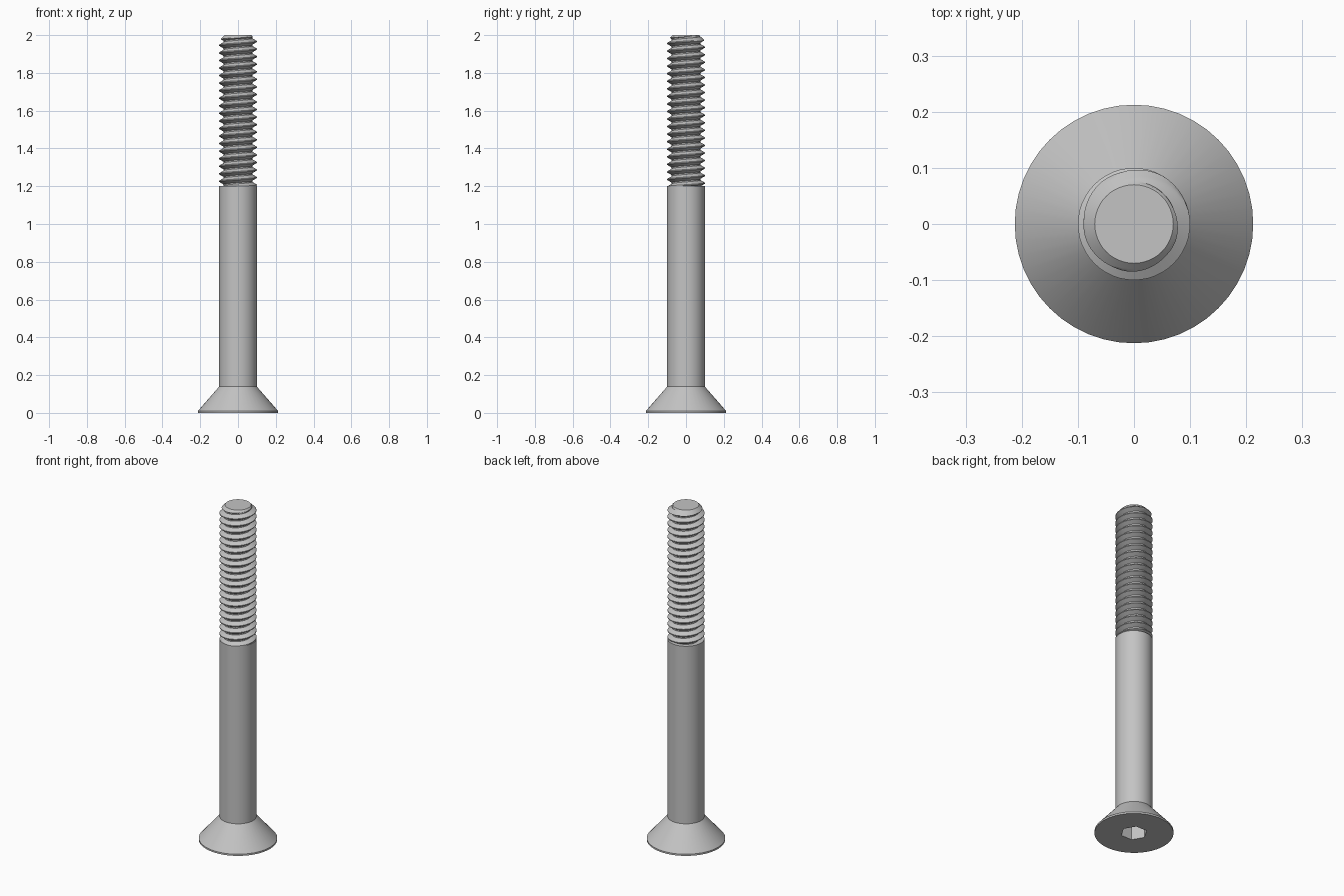
import bpy, bmesh
from math import pi, tau, cos, sin, radians

SEG = 48            # facets around the axis
PITCH = 0.04        # thread pitch
R = 0.1             # shank and thread crest radius
ROOT = 0.0755       # thread root radius
SHOULDER, TOP = 1.2, 2.0
TIP = 0.07          # flat tip radius

cube = bpy.data.objects.get("Cube")
if cube:
    bpy.data.objects.remove(cube, do_unlink=True)

steel = bpy.data.materials.new("grey_steel")
steel.use_nodes = True
steel.diffuse_color = (0.55, 0.55, 0.55, 1)
steel.node_tree.nodes["Principled BSDF"].inputs["Base Color"].default_value = steel.diffuse_color


def finish(name, bm):
    bmesh.ops.recalc_face_normals(bm, faces=bm.faces)
    mesh = bpy.data.meshes.new(name)
    bm.to_mesh(mesh)
    bm.free()
    mesh.materials.append(steel)
    ob = bpy.data.objects.new(name, mesh)
    bpy.context.collection.objects.link(ob)
    bpy.ops.object.select_all(action='DESELECT')
    ob.select_set(True)
    bpy.context.view_layer.objects.active = ob
    bpy.ops.object.shade_smooth_by_angle(angle=radians(30))
    return ob


def circle(r):
    return lambda a: r


def hexagon(apothem):
    return lambda a: apothem / cos(a % (pi / 3) - pi / 6)


def lathe(name, profile):
    """Skin rings of (radius function, height), capping both ends."""
    bm = bmesh.new()
    rings = []
    for radius, z in profile:
        ring = []
        for i in range(SEG):
            a = tau * (i + 1e-6) / SEG
            ring.append(bm.verts.new((radius(a) * cos(a), radius(a) * sin(a), z)))
        rings.append(ring)
    for lo, hi in zip(rings, rings[1:]):
        for i in range(SEG):
            j = (i + 1) % SEG
            bm.faces.new((lo[i], lo[j], hi[j], hi[i]))
    bm.faces.new(rings[0])
    bm.faces.new(rings[-1])
    return finish(name, bm)


# Countersunk head with hex socket, running up into the plain shank
socket = hexagon(0.0625)
lathe("head_and_shank", [
    (socket, 0.08), (socket, 0),
    (circle(0.2125), 0), (circle(0.2125), 0.01),
    (circle(R), 0.139), (circle(R), SHOULDER),
])


# Thread: one pitch of the V profile swept along a helix
def thread_profile(crest=0.005, root=0.0065, steps=5):
    flank = (PITCH - crest - root) / 2
    pts = [(R, -crest / 2)]
    for i in range(steps + 1):
        t = i / steps
        pts.append((R + (ROOT - R) * t, crest / 2 + flank * t))
    for i in range(steps):
        t = i / steps
        pts.append((ROOT + (R - ROOT) * t, crest / 2 + flank + root + flank * t))
    return pts


def build_thread():
    bm = bmesh.new()
    profile = thread_profile()
    start = SHOULDER + 0.006 - 2 * PITCH
    turns = 23
    strips = []
    for j in range(turns * SEG + 1):
        a = tau * j / SEG
        strip = []
        for r, offset in profile:
            z = start + PITCH * j / SEG + offset
            r = min(r, TIP + TOP - z)       # tip chamfer
            strip.append(bm.verts.new((r * cos(a), r * sin(a), z)))
        strips.append(strip)
    # The end of each profile joins the start of the next turn
    for j in range(len(strips) - SEG):
        if j + SEG < len(strips):
            strips[j].append(strips[j + SEG][0])
    for a, b in zip(strips, strips[1:]):
        for k in range(min(len(a), len(b)) - 1):
            bm.faces.new((a[k], b[k], b[k + 1], a[k + 1]))
    # Trim flat at the shoulder and the tip, then close the ends
    for z, n in ((TOP, 1), (SHOULDER, -1)):
        bmesh.ops.bisect_plane(bm, geom=bm.verts[:] + bm.edges[:] + bm.faces[:],
                               plane_co=(0, 0, z), plane_no=(0, 0, n), clear_outer=True)
        rim = [e for e in bm.edges if e.is_boundary
               and all(abs(v.co.z - z) < 1e-4 for v in e.verts)]
        bmesh.ops.holes_fill(bm, edges=rim, sides=0)
    finish("thread", bm)


build_thread()
